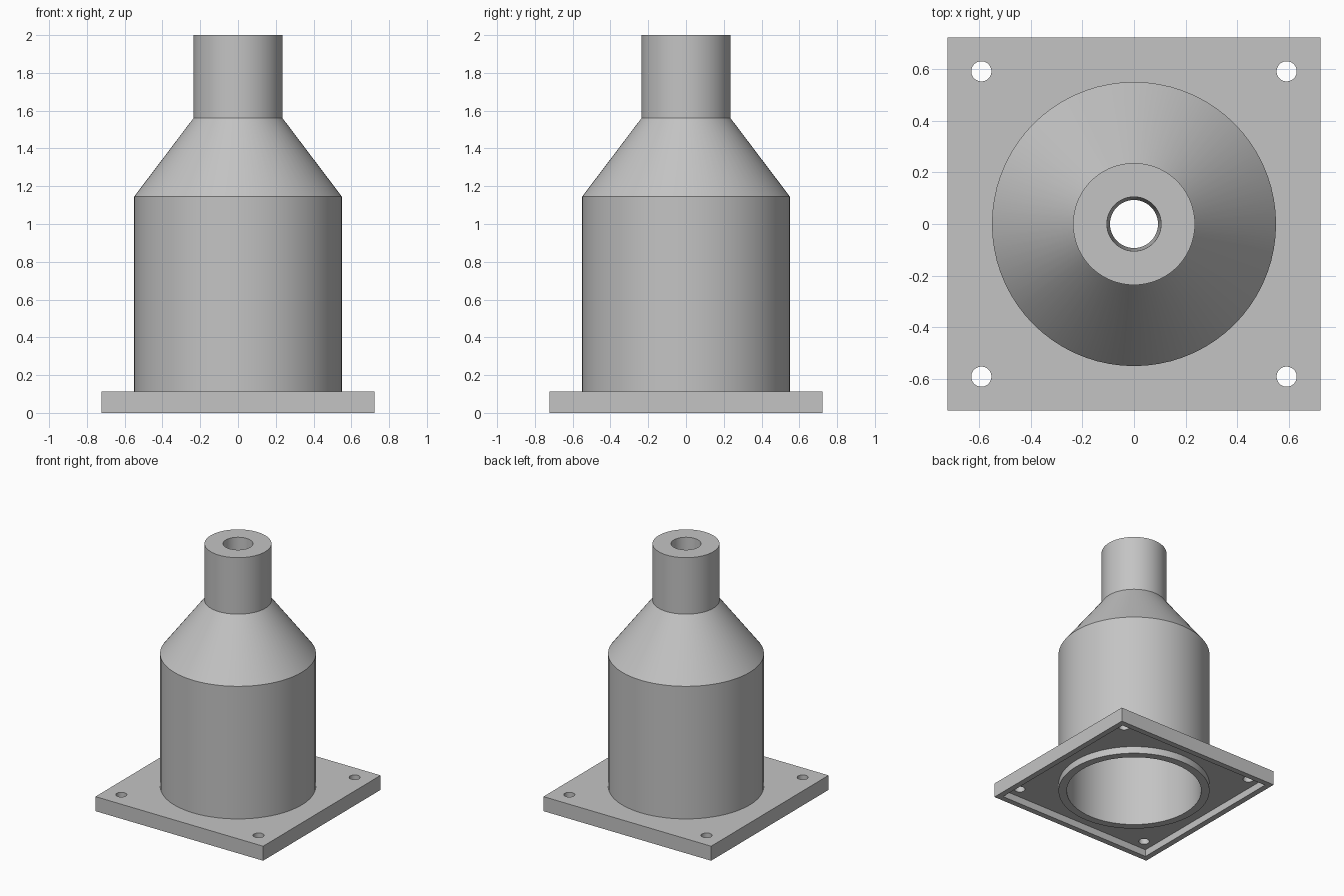
import bpy, bmesh, math
from mathutils import Matrix

cube = bpy.data.objects.get("Cube")
if cube:
    bpy.data.objects.remove(cube, do_unlink=True)

SEGMENTS = 72

grey = bpy.data.materials.new("plain_grey")
grey.use_nodes = True
tone = (0.55, 0.55, 0.55, 1)
grey.diffuse_color = tone
grey.node_tree.nodes["Principled BSDF"].inputs["Base Color"].default_value = tone


def make_object(name, bm):
    mesh = bpy.data.meshes.new(name)
    bmesh.ops.recalc_face_normals(bm, faces=bm.faces)
    bm.to_mesh(mesh)
    bm.free()
    mesh.materials.append(grey)
    obj = bpy.data.objects.new(name, mesh)
    bpy.context.collection.objects.link(obj)
    return obj


def lathe(name, profile):
    """Turn a closed (radius, height) outline around the z axis."""
    bm = bmesh.new()
    verts = [bm.verts.new((r, 0, z)) for r, z in profile]
    edges = [bm.edges.new((v, verts[i - 1])) for i, v in enumerate(verts)]
    bmesh.ops.spin(bm, geom=verts + edges, cent=(0, 0, 0), axis=(0, 0, 1),
                   angle=math.tau, steps=SEGMENTS, use_merge=True)
    bmesh.ops.remove_doubles(bm, verts=bm.verts, dist=0.0001)
    return make_object(name, bm)


def box(name, half, z0, z1):
    bm = bmesh.new()
    size = Matrix.Diagonal((2 * half, 2 * half, z1 - z0, 1))
    bmesh.ops.create_cube(bm, size=1, matrix=Matrix.Translation((0, 0, (z0 + z1) / 2)) @ size)
    return make_object(name, bm)


def drill(name, x, y, radius, segments):
    bm = bmesh.new()
    bmesh.ops.create_cone(bm, cap_ends=True, segments=segments, radius1=radius,
                          radius2=radius, depth=1, matrix=Matrix.Translation((x, y, 0)))
    return make_object(name, bm)


def cut(target, cutter):
    cutter.hide_render = True
    cutter.hide_set(True)
    cutter.display_type = 'WIRE'
    mod = target.modifiers.new(cutter.name, 'BOOLEAN')
    mod.operation = 'DIFFERENCE'
    mod.solver = 'EXACT'
    mod.object = cutter


# Hollow bottle-shaped body: wide tube, sloped shoulder, neck with tapered bore
body = lathe("hollow_body", [
    (0.55, 0), (0.55, 1.145), (0.236, 1.56), (0.236, 2.0),
    (0.105, 2.0), (0.093, 1.56), (0.49, 1.12), (0.49, 0)])

# Square flange with a shallow recess underneath
flange = box("base_flange", 0.722, 0, 0.113)
cut(flange, box("recess_cutter", 0.677, -0.1, 0.055))
cut(flange, drill("body_hole_cutter", 0, 0, 0.53, SEGMENTS))

# Bolt holes in the four corners
for sx in (-1, 1):
    for sy in (-1, 1):
        cut(flange, drill("bolt_hole_cutter", sx * 0.591, sy * 0.591, 0.039, 32))

# Bake the cuts and remove the cutters
bpy.context.view_layer.update()
graph = bpy.context.evaluated_depsgraph_get()
baked = bpy.data.meshes.new_from_object(flange.evaluated_get(graph))
cutters = [m.object for m in flange.modifiers]
flange.modifiers.clear()
flange.data = baked
for cutter in cutters:
    bpy.data.objects.remove(cutter, do_unlink=True)

# Smooth turned surfaces, sharp edges kept
bpy.ops.object.select_all(action='DESELECT')
for obj in (body, flange):
    obj.select_set(True)
bpy.context.view_layer.objects.active = body
bpy.ops.object.shade_smooth_by_angle(angle=math.radians(25))
